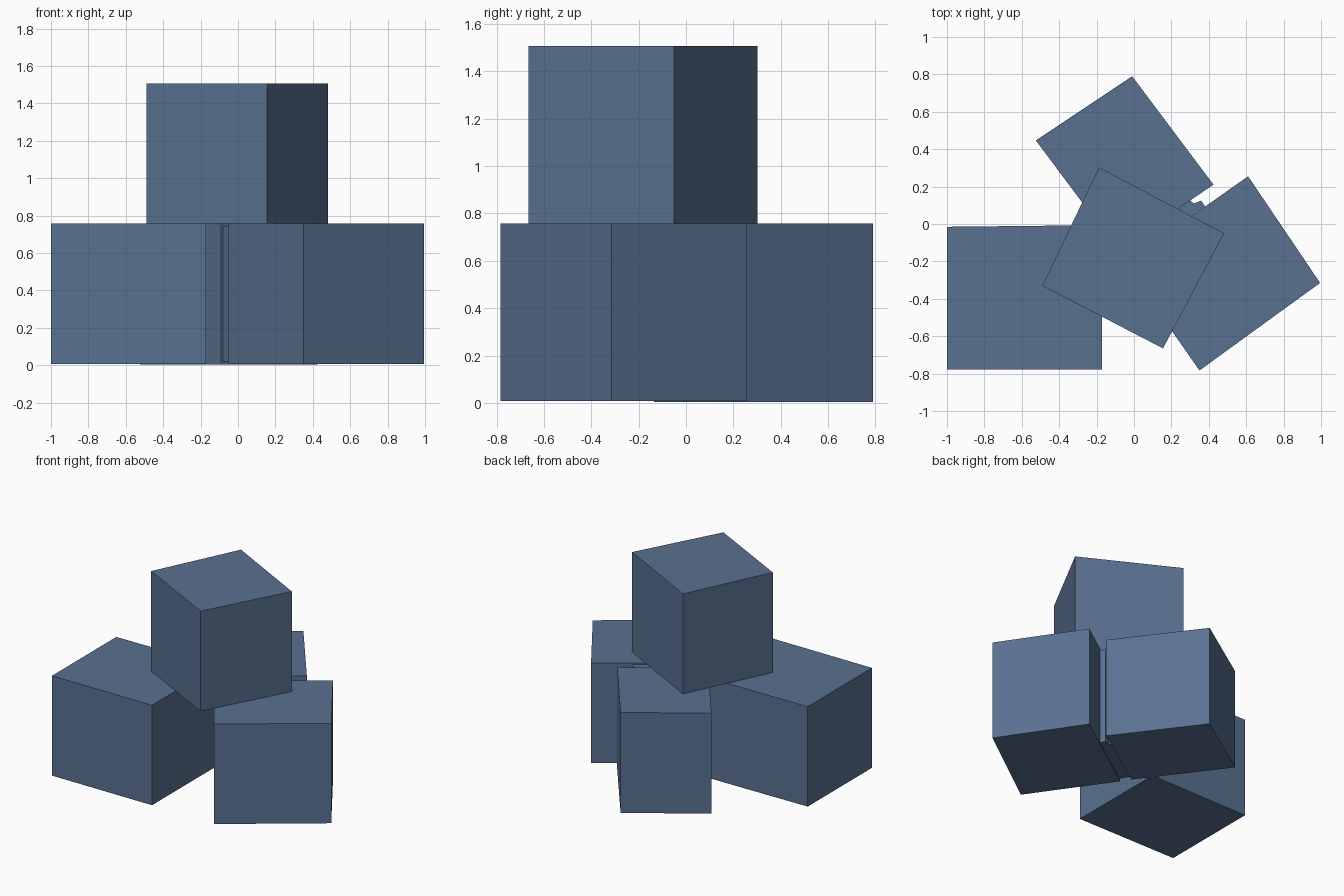
import bpy, bmesh

if "Cube" in bpy.data.objects:
    bpy.data.objects.remove(bpy.data.objects["Cube"])

blue = bpy.data.materials.new("slate blue")
blue.diffuse_color = (0.10, 0.165, 0.28, 1)
blue.use_nodes = True
blue.node_tree.nodes["Principled BSDF"].inputs["Base Color"].default_value = blue.diffuse_color


def prism(name, outline, z0, z1):
    """Extrude a counter-clockwise plan outline from z0 to z1."""
    bm = bmesh.new()
    face = bm.faces.new([bm.verts.new((x, y, z0)) for x, y in outline])
    top = bmesh.ops.extrude_face_region(bm, geom=[face])["geom"]
    for v in top:
        if isinstance(v, bmesh.types.BMVert):
            v.co.z = z1
    bmesh.ops.recalc_face_normals(bm, faces=bm.faces)
    mesh = bpy.data.meshes.new(name)
    bm.to_mesh(mesh)
    bm.free()
    mesh.materials.append(blue)
    obj = bpy.data.objects.new(name, mesh)
    bpy.context.collection.objects.link(obj)
    return obj


# three blocks of the lower layer
prism("left_block", [(-1, -0.777), (-0.17, -0.777), (-0.17, -0.006), (-1, -0.015)], 0.007, 0.757)
prism("back_block", [(-0.09, -0.135), (0.425, 0.21), (-0.01, 0.79), (-0.525, 0.447)], 0.003, 0.757)
prism("right_block", [(0.35, -0.783), (0.995, -0.315), (0.61, 0.255), (-0.05, -0.21)], 0.007, 0.757)

# rough web closing the narrow gap between the back and right blocks
prism("gap_web", [(-0.04, -0.2), (0.38, 0.094), (0.36, 0.125), (0.32, 0.11), (0.30, 0.126), (-0.08, -0.13)],
      0.02, 0.745)

# block resting on top
prism("top_block", [(-0.49, -0.33), (0.155, -0.665), (0.482, -0.05), (-0.187, 0.303)], 0.757, 1.508)
